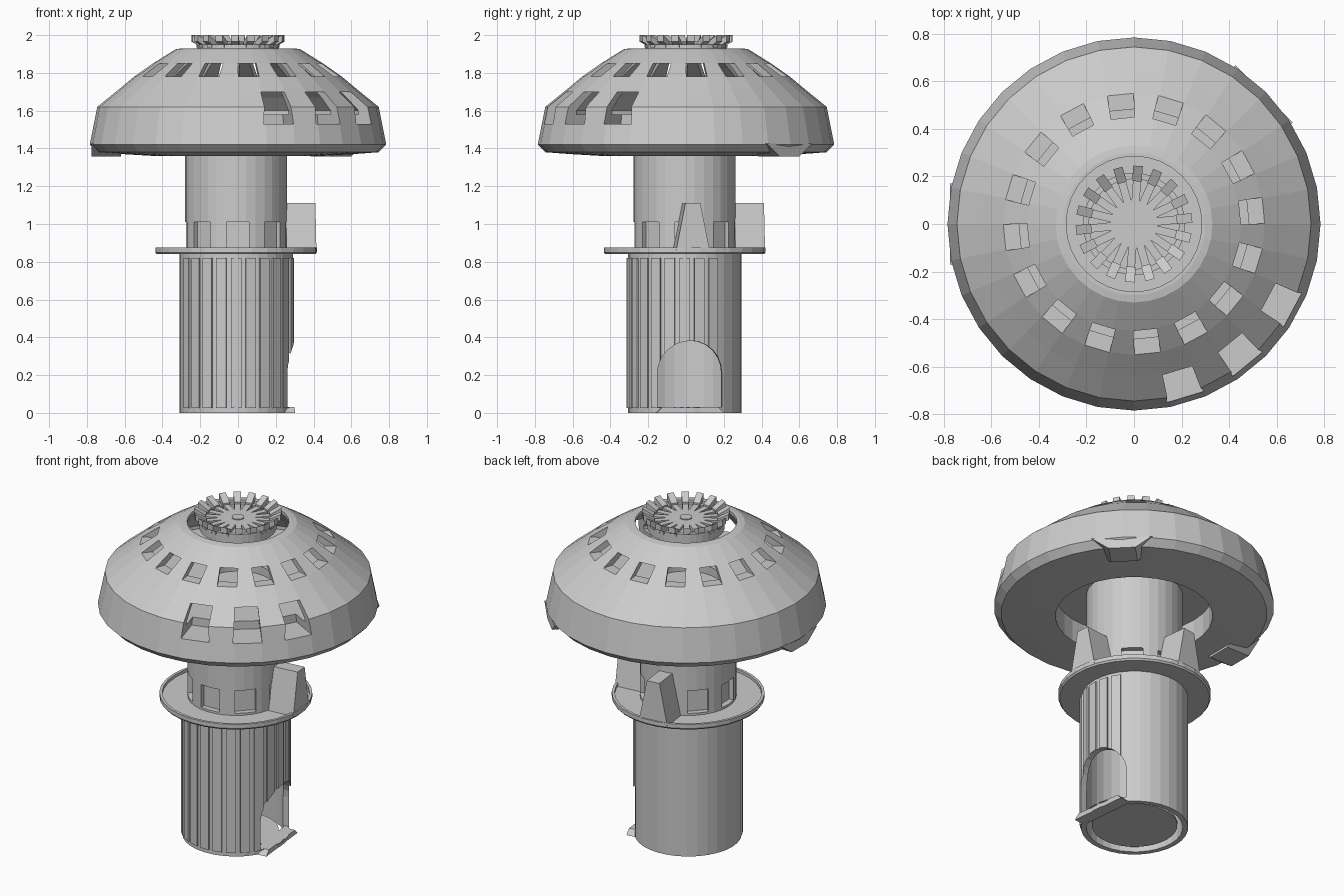
import bpy, bmesh, math
from mathutils import Matrix, Vector

cube = bpy.data.objects.get("Cube")
if cube:
    bpy.data.objects.remove(cube)

grey = bpy.data.materials.new("plain_grey")
grey.use_nodes = True
COLOUR = (0.6, 0.6, 0.6, 1)
grey.diffuse_color = COLOUR
grey.node_tree.nodes["Principled BSDF"].inputs["Base Color"].default_value = COLOUR

AXIS = Vector((-0.01, -0.007, 0))  # tower axis sits slightly off the cap axis


def finish(name, bm, location=(0, 0, 0)):
    bmesh.ops.recalc_face_normals(bm, faces=bm.faces)
    mesh = bpy.data.meshes.new(name)
    bm.to_mesh(mesh)
    bm.free()
    mesh.materials.append(grey)
    ob = bpy.data.objects.new(name, mesh)
    ob.location = location
    bpy.context.collection.objects.link(ob)
    return ob


def lathe(name, profile, sides=32, location=(0, 0, 0)):
    """Closed (radius, height) outline turned about z."""
    bm = bmesh.new()
    rings = []
    for r, z in profile:
        if r == 0:
            rings.append([bm.verts.new((0, 0, z))] * sides)
        else:
            rings.append([bm.verts.new((r * math.cos(math.tau * i / sides),
                                        r * math.sin(math.tau * i / sides), z))
                          for i in range(sides)])
    for a, b in zip(rings, rings[1:] + rings[:1]):
        if a[0] is a[1] and b[0] is b[1]:
            continue
        for i in range(sides):
            j = (i + 1) % sides
            bm.faces.new(dict.fromkeys((a[i], a[j], b[j], b[i])))
    return finish(name, bm, location)


def add_prism(bm, outline, r0, r1, angle, lift=0):
    """Outline in (sideways, height), extruded radially from r0 to r1."""
    turn = Matrix.Rotation(math.radians(angle), 4, 'Z')
    near, far = ([bm.verts.new(turn @ Vector((r, s, z + dz))) for s, z in outline]
                 for r, dz in ((r0, 0), (r1, lift)))
    bm.faces.new(near)
    bm.faces.new(far)
    n = len(outline)
    for i in range(n):
        j = (i + 1) % n
        bm.faces.new((near[i], near[j], far[j], far[i]))


def trapezoid(bottom, top, z0, z1):
    return [(-bottom / 2, z0), (bottom / 2, z0), (top / 2, z1), (-top / 2, z1)]


def prisms(name, outline, r0, r1, angles, location=(0, 0, 0), lift=0):
    bm = bmesh.new()
    for a in angles:
        add_prism(bm, outline, r0, r1, a, lift)
    return finish(name, bm, location)


def cut(target, cutter):
    cutter.hide_render = True
    cutter.hide_viewport = True
    mod = target.modifiers.new("cut_" + cutter.name, 'BOOLEAN')
    mod.object = cutter
    mod.operation = 'DIFFERENCE'
    mod.solver = 'EXACT'
    # bake the cut and drop the helper
    bpy.context.view_layer.update()
    deps = bpy.context.evaluated_depsgraph_get()
    mesh = bpy.data.meshes.new_from_object(target.evaluated_get(deps))
    target.modifiers.clear()
    target.data = mesh
    bpy.data.objects.remove(cutter)


# Lower tower: open tube with an arched doorway
lower_tower = lathe("lower_tower", [(0.30, 0), (0.30, 0.84), (0.27, 0.84), (0.27, 0)],
                    location=AXIS)
ribs = prisms("wall_ribs", trapezoid(0.055, 0.055, 0.025, 0.82), 0.285, 0.307,
              [-150 + 15 * i for i in range(13)], AXIS)
arch = [(-0.172, 0.03), (0.172, 0.03)]
arch += [(0.172 * math.cos(math.pi * i / 12), 0.21 + 0.172 * math.sin(math.pi * i / 12))
         for i in range(13)]
for wall in (lower_tower, ribs):
    cut(wall, prisms("door_cutter", arch, 0.1, 0.5, [6], AXIS))
prisms("door_step", trapezoid(0.36, 0.30, 0, 0.03), 0.22, 0.295, [6], AXIS)
lathe("tower_floor", [(0, 0.015), (0.24, 0.015), (0.24, 0.03), (0, 0.03)], location=AXIS)

# Balcony disc with a raised lip
lathe("balcony", [(0, 0.84), (0.42, 0.84), (0.428, 0.85), (0.428, 0.875),
                  (0.412, 0.875), (0.412, 0.857), (0, 0.857)], location=AXIS)

# Upper tower with recessed openings around its foot
upper_tower = lathe("upper_tower", [(0, 0.85), (0.27, 0.85), (0.27, 1.53), (0, 1.53)],
                    location=AXIS)
cut(upper_tower, prisms("opening_cutter", trapezoid(0.12, 0.12, 0.87, 1.01), 0.235, 0.4,
                        [2 + 45 * i for i in range(8)], AXIS))

# Two tapered buttresses standing on the balcony
prisms("buttresses", trapezoid(0.18, 0.08, 0.857, 1.11), 0.26, 0.418, [6, 97], AXIS)

# Hollow cap
cap = lathe("cap", [(0.44, 1.36), (0.61, 1.37), (0.745, 1.38), (0.785, 1.42), (0.745, 1.62),
                    (0.64, 1.705), (0.55, 1.78), (0.45, 1.85), (0.37, 1.90), (0.33, 1.925),
                    (0.30, 1.93), (0.285, 1.93), (0.285, 1.91), (0.35, 1.875), (0.43, 1.82),
                    (0.53, 1.745), (0.62, 1.67), (0.69, 1.60), (0.69, 1.58),
                    (0.20, 1.58), (0.20, 1.50), (0.44, 1.50)])
cut(cap, prisms("upper_window_cutter", trapezoid(0.11, 0.10, 1.78, 1.85), 0.36, 0.7,
                [6 + 22.5 * i for i in range(16)]))
cut(cap, prisms("lower_window_cutter", trapezoid(0.165, 0.13, 1.53, 1.70), 0.57, 0.9,
                [-73.5, -51, -28.5]))

# Spouts under the rim
prisms("rim_spouts", trapezoid(0.15, 0.34, 1.358, 1.425), 0.62, 0.775, [45, 180])

# Vent crown: short collar, radial spokes and flared end blocks
lathe("crown_collar", [(0.215, 1.89), (0.215, 1.95), (0.19, 1.95), (0.19, 1.89)], 36)
SPOKES = [20 * i + 6 for i in range(18)]
prisms("crown_spokes", trapezoid(0.034, 0.034, 1.935, 1.955), 0.03, 0.22, SPOKES)
prisms("crown_blocks", trapezoid(0.04, 0.04, 1.93, 1.965), 0.18, 0.245, SPOKES, lift=0.035)
lathe("crown_hub", [(0, 1.93), (0.035, 1.93), (0.035, 1.96), (0, 1.96)], 18)
